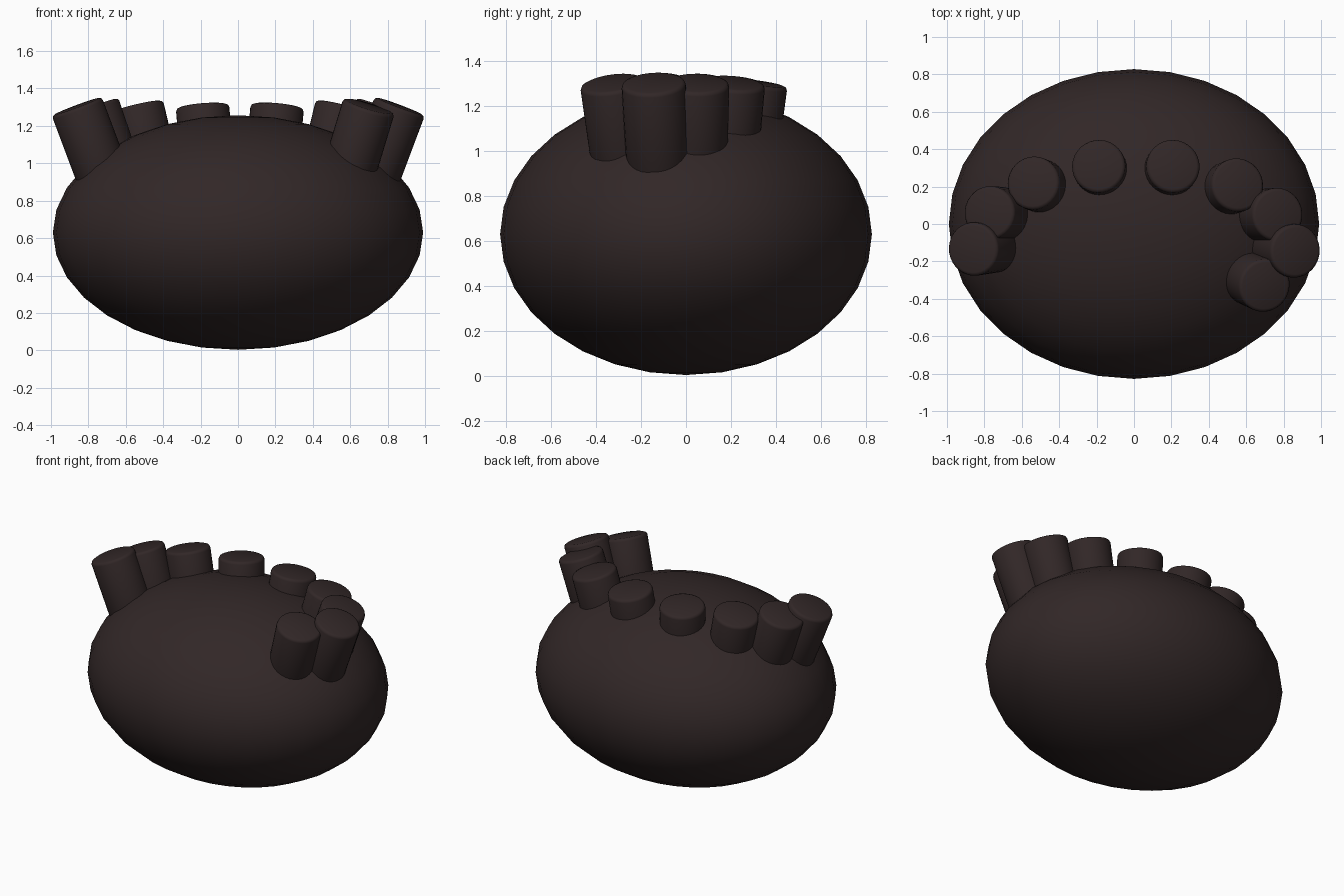
import bpy
from mathutils import Vector

if "Cube" in bpy.data.objects:
    bpy.data.objects.remove(bpy.data.objects["Cube"])

dark_brown = bpy.data.materials.new("dark brown")
dark_brown.diffuse_color = (0.031, 0.020, 0.020, 1)
dark_brown.use_nodes = True
dark_brown.node_tree.nodes["Principled BSDF"].inputs["Base Color"].default_value = dark_brown.diffuse_color


def finish(name):
    ob = bpy.context.object
    ob.name = name
    ob.data.materials.append(dark_brown)
    return ob


# Body: flattened ball
bpy.ops.mesh.primitive_uv_sphere_add(segments=32, ring_count=16, radius=1, location=(0, 0, 0.63))
body = finish("body")
body.scale = (0.99, 0.828, 0.627)
bpy.ops.object.transform_apply(location=False, rotation=False, scale=True)
bpy.ops.object.shade_smooth()

# Pegs: a crown of round stubs leaning outward, given by the centre of each top
RADIUS, LENGTH, TOP = 0.143, 0.55, 1.305
tops = [(-0.862, -0.135), (-0.775, 0.06), (-0.54, 0.22), (-0.19, 0.31), (0.21, 0.31),
        (0.555, 0.21), (0.77, 0.05), (0.865, -0.145), (0.70, -0.33)]
for i, (x, y) in enumerate(tops):
    axis = Vector((x, y, 2.3)).normalized()
    centre = Vector((x, y, TOP)) - axis * LENGTH / 2
    bpy.ops.mesh.primitive_cylinder_add(vertices=32, radius=RADIUS, depth=LENGTH, location=centre,
                                        rotation=axis.to_track_quat('Z', 'Y').to_euler())
    peg = finish(f"peg_{i + 1}")
    bevel = peg.modifiers.new("soft rim", 'BEVEL')
    bevel.width = 0.018
    bevel.segments = 2
    bevel.limit_method = 'ANGLE'
    bpy.ops.object.shade_smooth()
